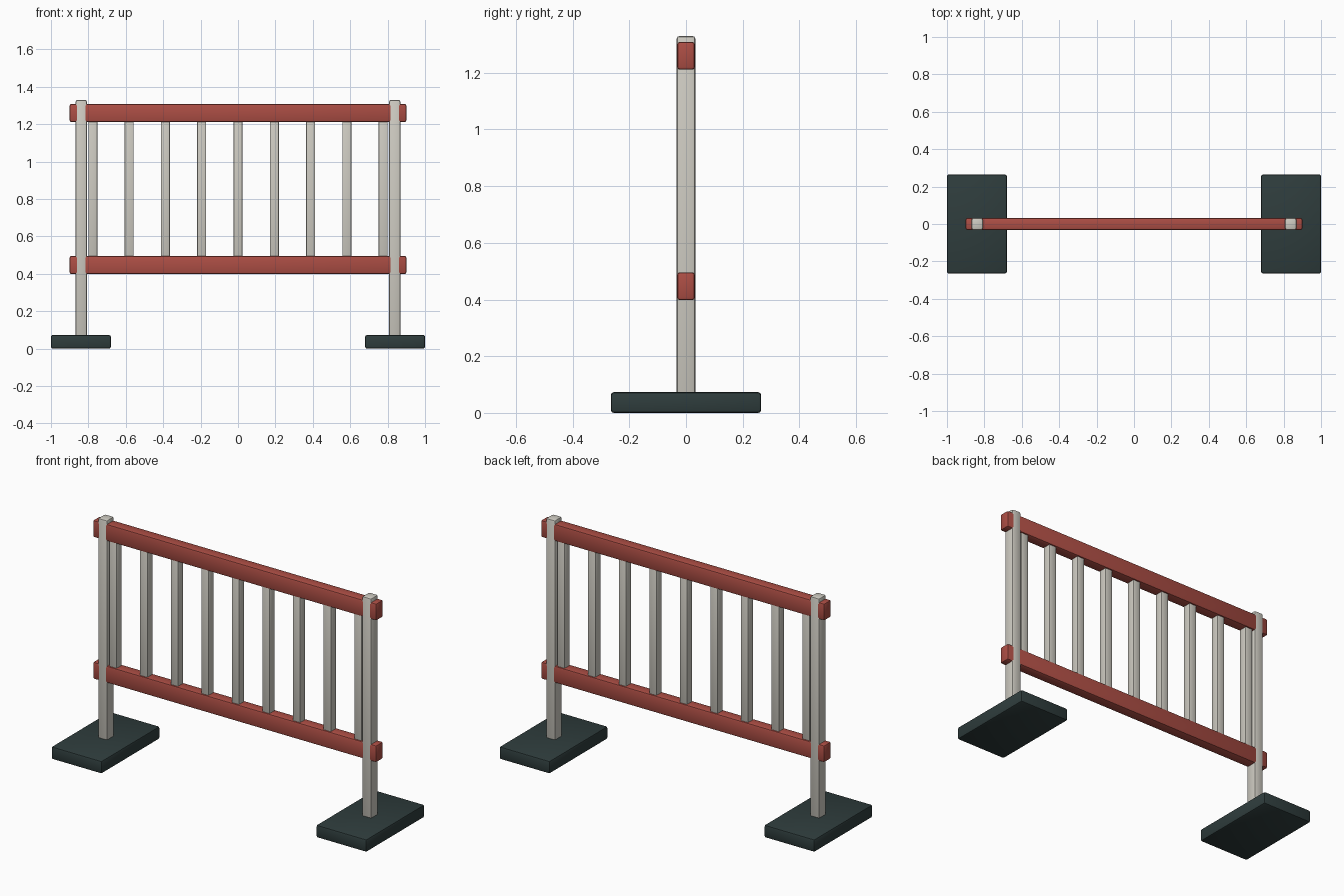
import bpy

if "Cube" in bpy.data.objects:
    bpy.data.objects.remove(bpy.data.objects["Cube"])


def material(name, rgb):
    m = bpy.data.materials.new(name)
    m.diffuse_color = (*rgb, 1.0)
    m.use_nodes = True
    m.node_tree.nodes["Principled BSDF"].inputs["Base Color"].default_value = m.diffuse_color
    return m


RED = material("rail_red", (0.41, 0.075, 0.058))
GREY = material("post_grey", (0.62, 0.60, 0.54))
DARK = material("foot_dark_green", (0.028, 0.046, 0.046))


def block(name, size, centre, mat, bevel):
    """Box with softly rounded edges."""
    bpy.ops.mesh.primitive_cube_add(size=1, location=centre)
    ob = bpy.context.object
    ob.name = name
    ob.scale = size
    bpy.ops.object.transform_apply(location=False, rotation=False, scale=True)
    ob.data.materials.append(mat)
    mod = ob.modifiers.new("rounded_edges", 'BEVEL')
    mod.width = bevel
    mod.segments = 2
    bpy.ops.object.modifier_apply(modifier=mod.name)
    bpy.ops.object.shade_smooth_by_angle(angle=0.6)
    return ob


# Feet and end posts on both sides
for side, sx in (("left", -1), ("right", 1)):
    block(side + "_foot", (0.32, 0.53, 0.073), (sx * 0.84, 0, 0.0365), DARK, 0.01)
    block(side + "_post", (0.06, 0.066, 1.329), (sx * 0.838, 0, 0.6655), GREY, 0.01)

# Horizontal rails
for name, z in (("lower_rail", 0.447), ("upper_rail", 1.26)):
    block(name, (1.8, 0.064, 0.098), (0, 0, z), RED, 0.01)

# Evenly spaced balusters, their ends sunk into the rails
for i in range(9):
    block(f"baluster_{i + 1}", (0.048, 0.048, 0.80),
          ((i - 4) * 0.194, 0, 0.8535), GREY, 0.005)
